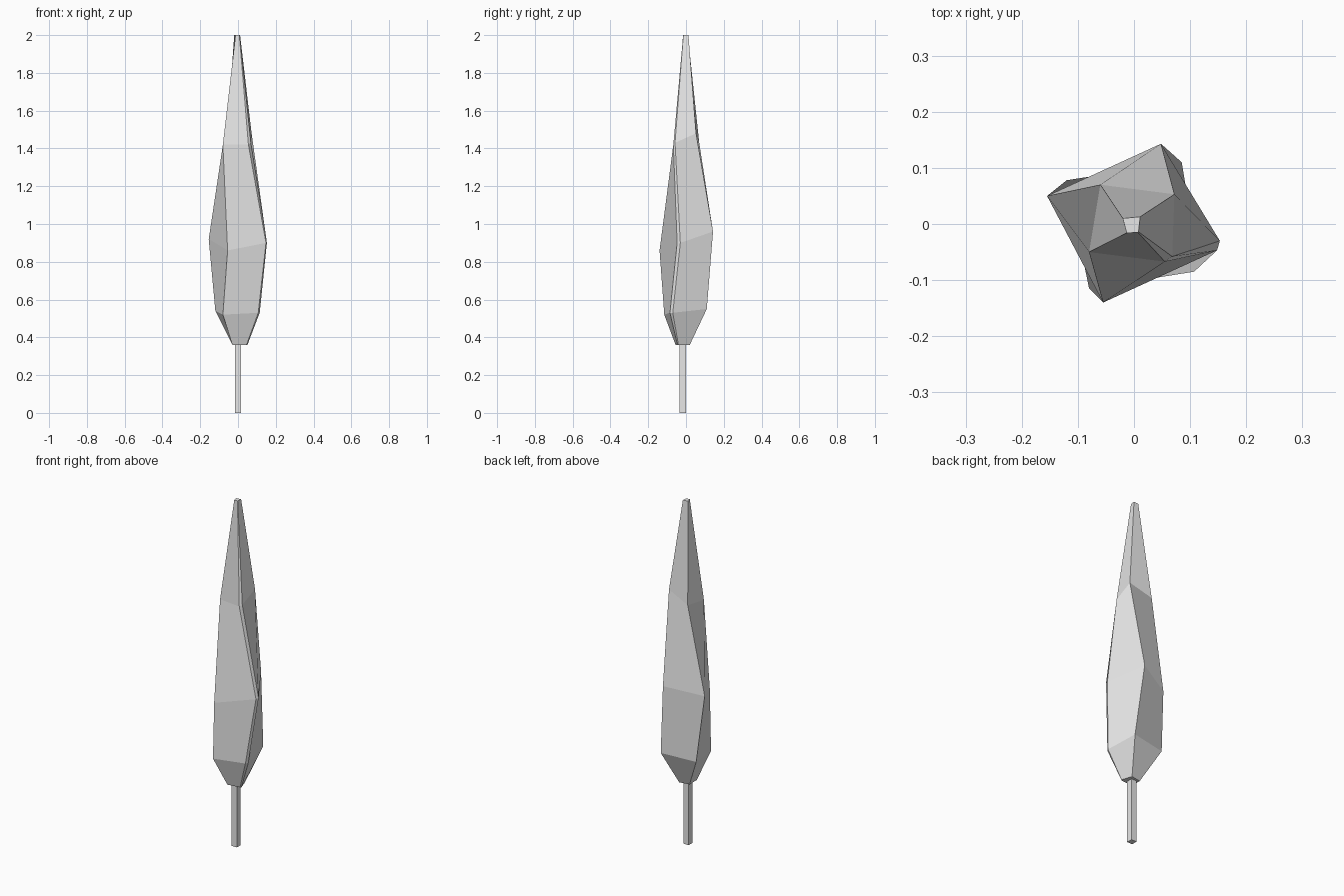
import bpy
import bmesh
from mathutils import Vector

default_cube = bpy.data.objects.get("Cube")
if default_cube:
    bpy.data.objects.remove(default_cube, do_unlink=True)


def make_material(name, colour):
    material = bpy.data.materials.new(name)
    material.use_nodes = True
    material.diffuse_color = colour
    shader = next(n for n in material.node_tree.nodes if n.type == "BSDF_PRINCIPLED")
    shader.inputs["Base Color"].default_value = colour
    return material


def loft(name, rings, material):
    """Skin a stack of equally sized rings and close both ends."""
    bm = bmesh.new()
    layers = [[bm.verts.new(Vector(point)) for point in ring] for ring in rings]
    count = len(layers[0])
    for lower, upper in zip(layers, layers[1:]):
        for i in range(count):
            j = (i + 1) % count
            bm.faces.new((lower[i], lower[j], upper[j], upper[i]))
    bm.faces.new(list(reversed(layers[0])))
    bm.faces.new(layers[-1])
    bmesh.ops.recalc_face_normals(bm, faces=bm.faces)
    mesh = bpy.data.meshes.new(name)
    bm.to_mesh(mesh)
    bm.free()
    mesh.materials.append(material)
    obj = bpy.data.objects.new(name, mesh)
    bpy.context.scene.collection.objects.link(obj)
    return obj


grey = make_material("pale grey", (0.8, 0.8, 0.8, 1.0))

# Foliage: irregular faceted spindle; each ring runs counter-clockwise from
# the front corner, with a narrow bevel along the left front edge
foliage_rings = [
    [(-.03, -.055, .36), (.045, -.045, .36), (.05, -.04, .36),
     (.03, .02, .36), (-.03, .01, .36)],
    [(-.08, -.115, .52), (.107, -.085, .53), (.115, -.07, .53),
     (.085, .11, .55), (-.12, .078, .54)],
    [(-.055, -.14, .86), (.148, -.047, .9), (.153, -.03, .9),
     (.048, .143, .96), (-.155, .05, .92)],
    [(-.08, -.05, 1.42), (.055, -.067, 1.42), (.068, -.058, 1.43),
     (.072, .053, 1.48), (-.06, .07, 1.43)],
    [(-.013, -.016, 2), (.007, -.015, 2), (.008, -.014, 2),
     (.011, .013, 2), (-.02, .01, 2)],
]
loft("foliage", foliage_rings, grey)

# Trunk: slim square post, running slightly into the foliage
half_width = .017
corners = [(-1, -1), (1, -1), (1, 1), (-1, 1)]
trunk_rings = [
    [(x * half_width, y * half_width - half_width, z) for x, y in corners]
    for z in (0, .38)
]
loft("trunk", trunk_rings, grey)
